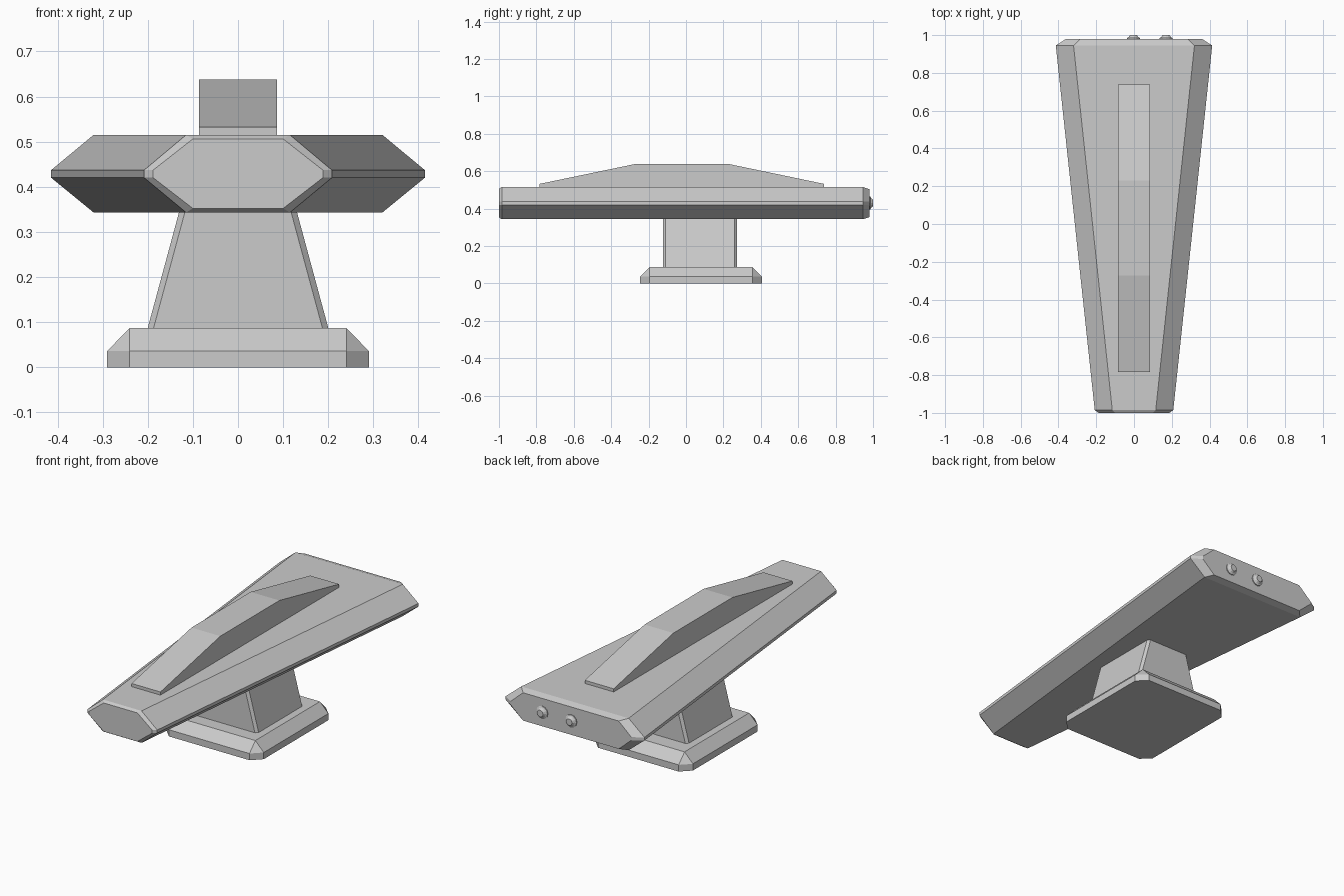
import bpy, bmesh, math

if "Cube" in bpy.data.objects:
    bpy.data.objects.remove(bpy.data.objects["Cube"])


def loft(name, rings):
    """Skin a list of equal-length point rings and cap both ends."""
    bm = bmesh.new()
    loops = [[bm.verts.new(p) for p in ring] for ring in rings]
    for a, b in zip(loops, loops[1:]):
        for i in range(len(a)):
            j = (i + 1) % len(a)
            bm.faces.new((a[i], a[j], b[j], b[i]))
    bm.faces.new(loops[0])
    bm.faces.new(loops[-1])
    bmesh.ops.remove_doubles(bm, verts=bm.verts[:], dist=1e-5)
    bmesh.ops.recalc_face_normals(bm, faces=bm.faces[:])
    mesh = bpy.data.meshes.new(name)
    bm.to_mesh(mesh)
    bm.free()
    obj = bpy.data.objects.new(name, mesh)
    bpy.context.collection.objects.link(obj)
    return obj


def body_ring(y, wide, flat, inset):
    """Six-sided section with blunt side edges."""
    top, bottom = 0.515 - inset, 0.343 + inset
    half = [(flat, bottom), (wide, 0.42), (wide, 0.437), (flat, top)]
    return [(x, y, z) for x, z in half] + [(-x, y, z) for x, z in reversed(half)]


def plate_ring(z, hx, y0, y1, cut):
    """Rectangle with chamfered corners."""
    return [(hx - cut, y0, z), (hx, y0 + cut, z), (hx, y1 - cut, z), (hx - cut, y1, z),
            (cut - hx, y1, z), (-hx, y1 - cut, z), (-hx, y0 + cut, z), (cut - hx, y0, z)]


def disc_ring(cx, y, r, sides=12):
    return [(cx + r * math.cos(math.tau * i / sides), y,
             0.43 + r * math.sin(math.tau * i / sides)) for i in range(sides)]


# Base plate with sloped rim
loft("base_plate", [plate_ring(0, 0.29, -0.245, 0.405, 0.05),
                    plate_ring(0.036, 0.29, -0.245, 0.405, 0.05),
                    plate_ring(0.087, 0.24, -0.195, 0.355, 0)])

# Neck tapering sideways only
loft("neck", [plate_ring(0.08, 0.202, -0.123, 0.273, 0.013),
              plate_ring(0.35, 0.129, -0.123, 0.273, 0.013)])

# Wedge-shaped body with bevelled ends
loft("body", [body_ring(-1.0, 0.188, 0.10, 0.009),
              body_ring(-0.985, 0.208, 0.115, 0),
              body_ring(0.945, 0.414, 0.32, 0),
              body_ring(0.98, 0.36, 0.285, 0.011)])

# Raised ridge on top
ridge = [(-0.783, 0.51), (-0.783, 0.532), (-0.273, 0.638),
         (0.23, 0.638), (0.738, 0.532), (0.738, 0.51)]
loft("top_ridge", [[(x, y, z) for y, z in ridge] for x in (-0.086, 0.086)])

# Round knobs on the back end
for n, cx in enumerate((-0.003, 0.17)):
    loft(f"back_knob_{n + 1}", [disc_ring(cx, y, r) for y, r in
                               ((0.975, 0.034), (0.985, 0.034), (0.989, 0.026), (1.0, 0.018))])
